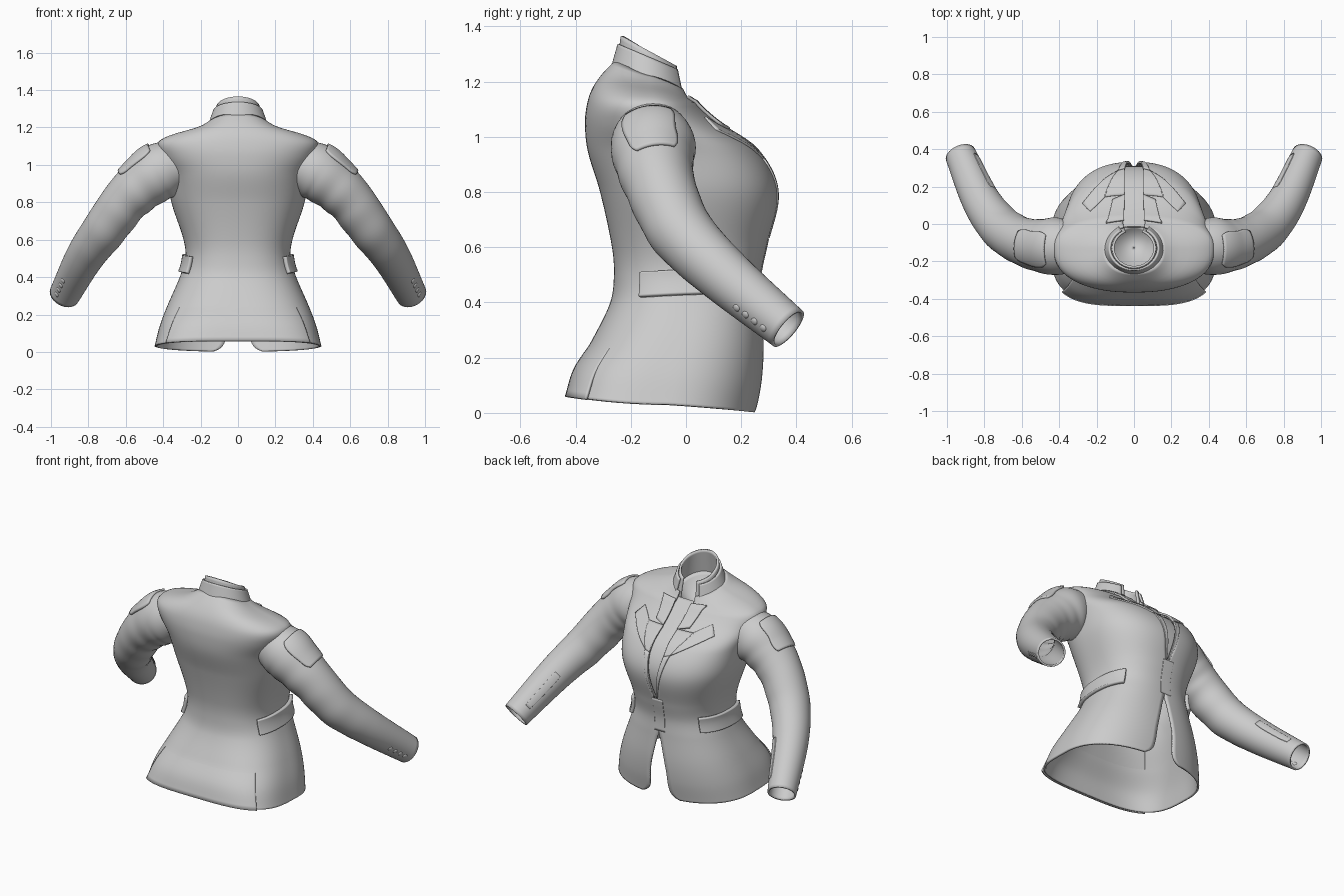
import bpy, bmesh
from math import sin, cos, pi, asin, copysign
from mathutils import Vector

cube = bpy.data.objects.get("Cube")
if cube:
    bpy.data.objects.remove(cube, do_unlink=True)

cloth = bpy.data.materials.new("grey_cloth")
cloth.use_nodes = True
GREY = (0.6, 0.6, 0.6, 1)
cloth.diffuse_color = GREY
cloth.node_tree.nodes["Principled BSDF"].inputs["Base Color"].default_value = GREY


def curve(table, t):
    """Smooth interpolation of table rows keyed by their first number."""
    t = min(max(t, table[0][0]), table[-1][0])
    i = 0
    while i < len(table) - 2 and t > table[i + 1][0]:
        i += 1
    a, b = table[i], table[i + 1]
    p, n = table[max(i - 1, 0)], table[min(i + 2, len(table) - 1)]
    h = b[0] - a[0]
    s = (t - a[0]) / h
    out = []
    for k in range(1, len(a)):
        ma = (b[k] - p[k]) / (b[0] - p[0]) * h
        mb = (n[k] - a[k]) / (n[0] - a[0]) * h
        out.append((2*s**3 - 3*s*s + 1) * a[k] + (s**3 - 2*s*s + s) * ma
                   + (3*s*s - 2*s**3) * b[k] + (s**3 - s*s) * mb)
    return out


def sheet(name, fn, nu, nv, thick=0.012, mirror=False):
    """Cloth sheet through fn(u, v), given thickness and smooth shading."""
    bm = bmesh.new()
    rows = [[bm.verts.new(fn(i / nu, j / nv)) for i in range(nu + 1)] for j in range(nv + 1)]
    for r, q in zip(rows, rows[1:]):
        for i in range(nu):
            bm.faces.new((r[i], r[i + 1], q[i + 1], q[i]))
    bmesh.ops.remove_doubles(bm, verts=bm.verts, dist=0.0002)
    bmesh.ops.recalc_face_normals(bm, faces=bm.faces)
    mesh = bpy.data.meshes.new(name)
    bm.to_mesh(mesh)
    bm.free()
    mesh.materials.append(cloth)
    ob = bpy.data.objects.new(name, mesh)
    bpy.context.collection.objects.link(ob)
    solid = ob.modifiers.new("thickness", "SOLIDIFY")
    solid.thickness = thick
    solid.offset = 0
    if mirror:
        ob.modifiers.new("mirror", "MIRROR")
    bpy.ops.object.select_all(action="DESELECT")
    ob.select_set(True)
    bpy.context.view_layer.objects.active = ob
    bpy.ops.object.shade_smooth_by_angle(angle=0.7)


# Torso sections: height, half width, back y, front y, widest y, back squareness
TORSO = [(0.03, .44, -.42, .25, -.08, 3.5), (0.14, .412, -.395, .27, -.06, 3.2),
         (0.25, .37, -.335, .276, -.03, 2.8), (0.4, .305, -.268, .268, 0, 2.4),
         (0.5, .275, -.255, .265, 0, 2.4), (0.6, .285, -.262, .285, 0, 2.4),
         (0.8, .35, -.305, .325, 0, 2.4), (0.95, .375, -.35, .25, -.04, 2.4),
         (1.05, .41, -.36, .105, -.11, 2.4), (1.12, .42, -.352, .03, -.13, 2.4),
         (1.17, .355, -.335, .005, -.13, 2.4), (1.22, .22, -.302, -.005, -.13, 2.4),
         (1.27, .145, -.255, -.012, -.13, 2.4)]
# Front opening: height, half gap
GAP = [(0.03, .13), (.045, .095), (.08, .07), (.2, .055), (.35, .02), (.42, 0),
       (.62, 0), (.7, .025), (.9, .055), (1.1, .06), (1.27, .055)]
POWER = 2.4


def torso(a, z, off=0.0):
    """Point on the torso at angle a from the front centre."""
    hx, yb, yf, yc, square = curve(TORSO, z)
    s, c = sin(a), cos(a)
    n = POWER if c > 0 else square
    x = (hx + off) * copysign(abs(s) ** (2 / n), s)
    depth = (yf - yc if c > 0 else yc - yb) + off
    y = yc + depth * copysign(abs(c) ** (2 / n), c)
    low = max(0, (.4 - z) / .37)
    high = max(0, (z - 1.12) / .15)
    return Vector((x, y, z - .028 * c * low - .05 * (1 + c) * high))


def angle_at(x, z):
    return asin(min(1, (abs(x) / curve(TORSO, z)[0]) ** (POWER / 2)))


def body(u, v):
    z = .03 + 1.24 * v ** 1.1
    a0 = angle_at(max(0, curve(GAP, z)[0]), z)
    return torso(a0 + (2 * pi - 2 * a0) * u, z)


sheet("jacket_body", body, 120, 90)


def torso_patch(name, a0, a1, z0, z1, off, top_off, thick, mirror=False, tilt=0):
    """Panel following the torso, offset from it by off at the bottom to top_off."""
    def fn(u, v):
        z = z0 + (z1 - z0) * v + tilt * (u - .5)
        return torso(a0 + (a1 - a0) * u, z, off + (top_off - off) * v)
    sheet(name, fn, 48, 16, thick, mirror)


# Back panel between the side vents, pocket flaps, front overlap, inner front
torso_patch("back_vent_panel", 2.3, 2 * pi - 2.3, .03, .42, .014, -.012, .01)
torso_patch("pocket_flap", .85, 2.15, .43, .52, .014, .014, .024, True, -.02)
torso_patch("front_overlap", -.1, .06, .42, .63, .004, .004, .01)
torso_patch("inner_front", -.33, .33, .6, 1.17, -.02, -.02, .008)


def neck_lining(u, v):
    a, r = 2 * pi * u, .03 + .97 * v
    return Vector((.125 * r * sin(a), -.13 + .12 * r * cos(a),
                   1.08 + .09 * r * r - .05 * r * cos(a)))


sheet("neck_lining", neck_lining, 40, 10, .008)


def front_patch(name, corners, off=.005):
    """Quad plate laid over the chest from four (x, z) corners."""
    p = [Vector(c) for c in corners]

    def fn(u, v):
        x, z = p[0].lerp(p[1], u).lerp(p[3].lerp(p[2], u), v)
        return torso(angle_at(x, z), z) + Vector((0, off, off))
    sheet(name, fn, 14, 14, .012, True)


# Notched lapels and collar leaves
front_patch("lapel_lower", [(.004, .63), (.012, .63), (.085, .91), (.05, .9)])
front_patch("lapel_upper", [(.05, .9), (.085, .91), (.16, 1.02), (.05, 1.02)])
front_patch("lapel_point", [(.085, .91), (.275, 1.02), (.235, 1.065), (.155, 1.02)])
front_patch("collar_leaf", [(.05, 1.02), (.115, 1.035), (.15, 1.17), (.055, 1.15)], .008)


# Collar: outer fold and inner stand, both tilted down to the front
def collar(name, bottom, top, a0):
    def fn(u, v):
        a = a0 + (2 * pi - 2 * a0) * u
        rx, ry, zb, zf = [p + (q - p) * v for p, q in zip(bottom, top)]
        z = (zb + zf) / 2 - (zb - zf) / 2 * cos(a)
        return Vector((rx * sin(a), -.13 + ry * cos(a), z))
    sheet(name, fn, 56, 10, .012)


collar("collar_fold", (.165, .14, 1.235, 1.12), (.128, .112, 1.335, 1.235), .55)
collar("collar_stand", (.135, .125, 1.2, 1.1), (.11, .1, 1.365, 1.25), .42)

# Sleeve path: parameter, x, y, z, radius
SLEEVE = [(0, .27, -.13, 1.02, .11), (.15, .41, -.12, .968, .148),
          (.28, .50, -.115, .905, .137), (.42, .60, -.09, .81, .122),
          (.58, .71, -.02, .66, .113), (.75, .815, .12, .515, .098),
          (1, .928, .37, .305, .078)]


def sleeve(t, phi, off=0.0):
    x, y, z, r = curve(SLEEVE, t)
    c = Vector((x, y, z))
    e = .02
    d = Vector(curve(SLEEVE, min(t + e, 1))[:3]) - Vector(curve(SLEEVE, max(t - e, 0))[:3])
    d.normalize()
    side = d.cross(Vector((0, 0, 1))).normalized()
    up = side.cross(d)
    # soft folds around the upper arm and elbow
    fold = .022 * sin(55 * t + 1.5 * sin(phi)) * max(0, sin(pi * min(1, t / .75)))
    fold *= .5 - .5 * cos(phi)
    return c + (up * cos(phi) + side * sin(phi)) * (r * (1 + fold) + off)


sheet("sleeve", lambda u, v: sleeve(v, 2 * pi * u), 40, 70, .01, True)


def sleeve_patch(name, t0, t1, p0, p1, off, thick):
    def fn(u, v):
        # pinch the ends to round the corners
        edge = 1 - .2 * abs(2 * v - 1) ** 6
        phi = (p0 + p1) / 2 + (p1 - p0) * (u - .5) * edge
        return sleeve(t0 + (t1 - t0) * v, phi, off)
    sheet(name, fn, 16, 16, thick, True)


# Shoulder patch and cuff placket
sleeve_patch("shoulder_patch", .15, .34, -.5, .8, .008, .016)
sleeve_patch("cuff_placket", .76, .95, -1.3, -.85, .004, .01)

# Cuff buttons
for k in range(4):
    t = .87 + .03 * k
    p, q = sleeve(t, 2.05), sleeve(t, 2.05, .01)
    bpy.ops.mesh.primitive_uv_sphere_add(segments=12, ring_count=8, radius=.016, location=p)
    ob = bpy.context.object
    ob.name = "cuff_button"
    ob.scale.z = .6
    ob.rotation_euler = (q - p).to_track_quat("Z", "Y").to_euler()
    bpy.ops.object.transform_apply(location=True, rotation=True, scale=True)
    ob.data.materials.append(cloth)
    ob.modifiers.new("mirror", "MIRROR")
    bpy.ops.object.shade_smooth()
